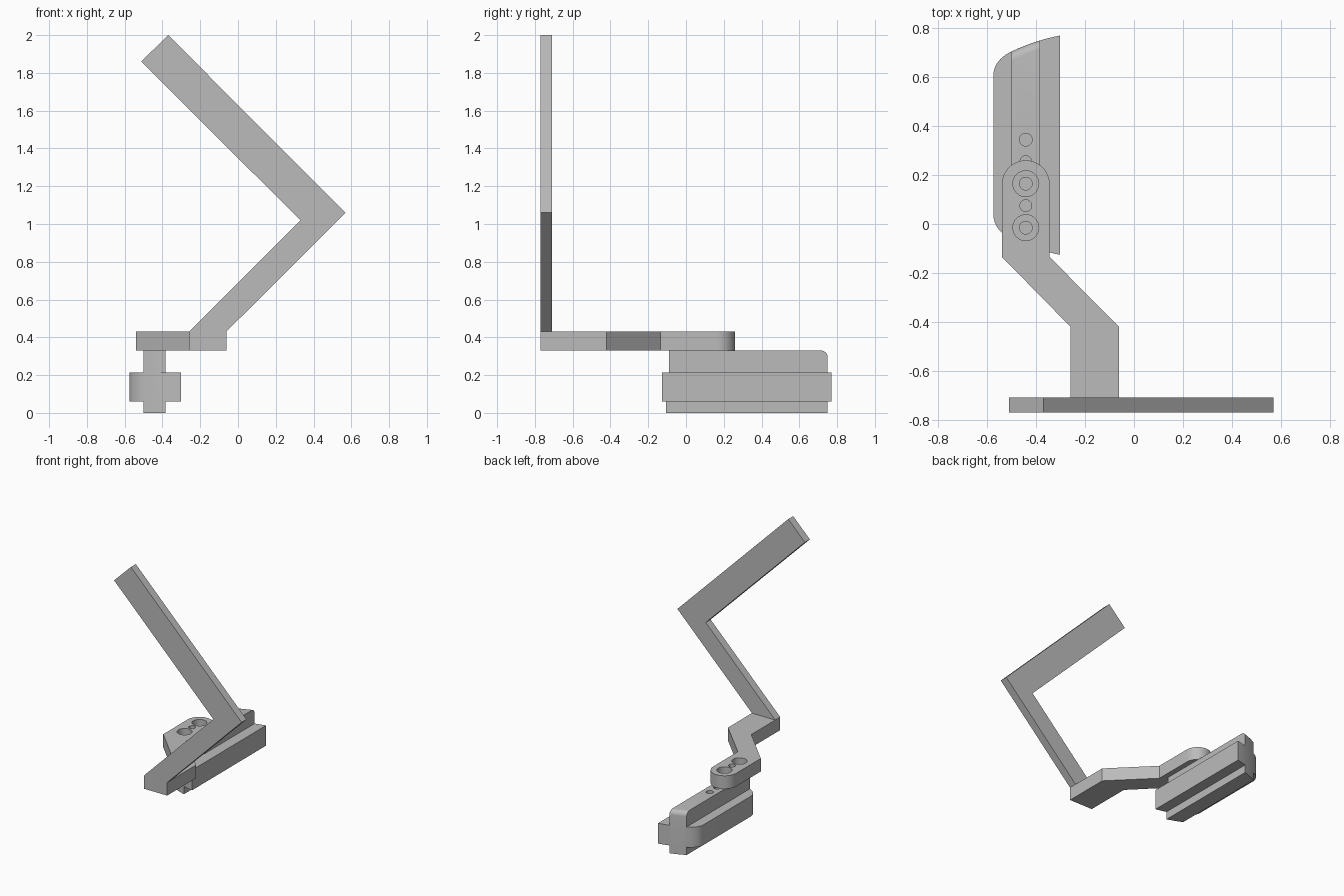
import bpy, bmesh, math
from mathutils import Vector

if "Cube" in bpy.data.objects:
    bpy.data.objects.remove(bpy.data.objects["Cube"])

grey = bpy.data.materials.new("plain grey")
grey.diffuse_color = (0.5, 0.5, 0.5, 1)
grey.use_nodes = True
grey.node_tree.nodes["Principled BSDF"].inputs["Base Color"].default_value = grey.diffuse_color


def prism(name, pts, axis, lo, hi):
    """Extrude a 2D outline along y (points are x, z) or z (points are x, y)."""
    def place(p, d):
        return (p[0], d, p[1]) if axis == "y" else (p[0], p[1], d)
    bm = bmesh.new()
    face = bm.faces.new([bm.verts.new(place(p, lo)) for p in pts])
    ext = bmesh.ops.extrude_face_region(bm, geom=[face])
    shift = Vector(place((0, 0), hi - lo))
    bmesh.ops.translate(bm, vec=shift,
                        verts=[v for v in ext["geom"] if isinstance(v, bmesh.types.BMVert)])
    bmesh.ops.recalc_face_normals(bm, faces=bm.faces)
    me = bpy.data.meshes.new(name)
    bm.to_mesh(me)
    bm.free()
    ob = bpy.data.objects.new(name, me)
    me.materials.append(grey)
    bpy.context.collection.objects.link(ob)
    return ob


def combine(ob, cutter, op):
    """Apply a boolean and remove the cutter."""
    mod = ob.modifiers.new("cut", "BOOLEAN")
    mod.object, mod.operation, mod.solver = cutter, op, "EXACT"
    bpy.context.view_layer.objects.active = ob
    bpy.ops.object.modifier_apply(modifier=mod.name)
    bpy.data.objects.remove(cutter)


def arc(cx, cy, r, a0, a1, n):
    return [(cx + r * math.cos(math.radians(a0 + (a1 - a0) * i / n)),
             cy + r * math.sin(math.radians(a0 + (a1 - a0) * i / n))) for i in range(n + 1)]


def curve(a, b, c, n):
    a, b, c = Vector(a), Vector(b), Vector(c)
    return [tuple(a * (1 - t) ** 2 + b * 2 * t * (1 - t) + c * t * t)
            for t in (i / n for i in range(n + 1))]


def drill(ob, y, r, lo, hi):
    combine(ob, prism("drill", arc(CX, y, r, 0, 360, 32)[:-1], "z", lo, hi), "DIFFERENCE")


def smooth(ob):
    bpy.ops.object.select_all(action="DESELECT")
    ob.select_set(True)
    bpy.context.view_layer.objects.active = ob
    bpy.ops.object.shade_smooth_by_angle(angle=math.radians(25))


CX = -0.4425          # centre line of the rail and holes

# Bent upright blade
prism("blade", [(-0.26, 0.43), (-0.062, 0.43), (0.57, 1.06), (-0.37, 2.0),
                (-0.512, 1.86), (0.33, 1.02)], "y", -0.77, -0.71)

# Flat dog-leg arm with a round end
arm = prism("arm", [(-0.26, -0.77), (-0.062, -0.77), (-0.062, -0.42), (-0.345, -0.135)]
            + arc(CX, 0.163, 0.0975, 0, 180, 24)
            + [(-0.54, -0.135), (-0.26, -0.42)], "z", 0.33, 0.43)
for y in (0.165, -0.015):
    drill(arm, y, 0.026, 0.3, 0.5)      # screw hole
    drill(arm, y, 0.053, 0.375, 0.5)    # counterbore
drill(arm, 0.075, 0.024, 0.3, 0.5)
smooth(arm)

# Cross-shaped sliding rail, trimmed to a plan with swept ends
L, R, l, r = -0.575, -0.302, -0.50, -0.385
rail = prism("rail", [(l, 0), (r, 0), (r, 0.06), (R, 0.06), (R, 0.215), (r, 0.215),
                      (r, 0.33), (l, 0.33), (l, 0.215), (L, 0.215), (L, 0.06), (l, 0.06)],
             "y", -0.3, 1.0)
end = (curve((-0.302, 0.771), (-0.402, 0.752), (-0.50, 0.706), 6)
       + curve((-0.50, 0.706), (-0.572, 0.672), (-0.575, 0.61), 10)[1:])
end = [(-0.25, 0.781)] + end[:-1] + [(-0.5751, 0.61)]
plan = end + [(x, 0.645 - y) for x, y in reversed(end)]
combine(rail, prism("plan", plan, "z", -0.1, 0.5), "INTERSECT")

# Square front end of the upper rib
combine(rail, prism("trim", [(-0.6, -0.3), (-0.2, -0.3), (-0.2, -0.09), (-0.6, -0.09)],
                    "z", 0.215, 0.5), "DIFFERENCE")

# Rounded top edge at the back of the rib
bm = bmesh.new()
bm.from_mesh(rail.data)
bmesh.ops.remove_doubles(bm, verts=bm.verts, dist=0.0005)
edges = [e for e in bm.edges if all(v.co.z > 0.329 and v.co.y > 0.65 for v in e.verts)]
bmesh.ops.bevel(bm, geom=edges, offset=0.035, segments=6, profile=0.5, affect="EDGES")
bm.to_mesh(rail.data)
bm.free()

# Blind holes along the rib
for y, rad in ((0.345, 0.026), (0.165, 0.026), (-0.015, 0.026), (0.255, 0.024), (0.075, 0.024)):
    drill(rail, y, rad, 0.2, 0.5)
smooth(rail)
